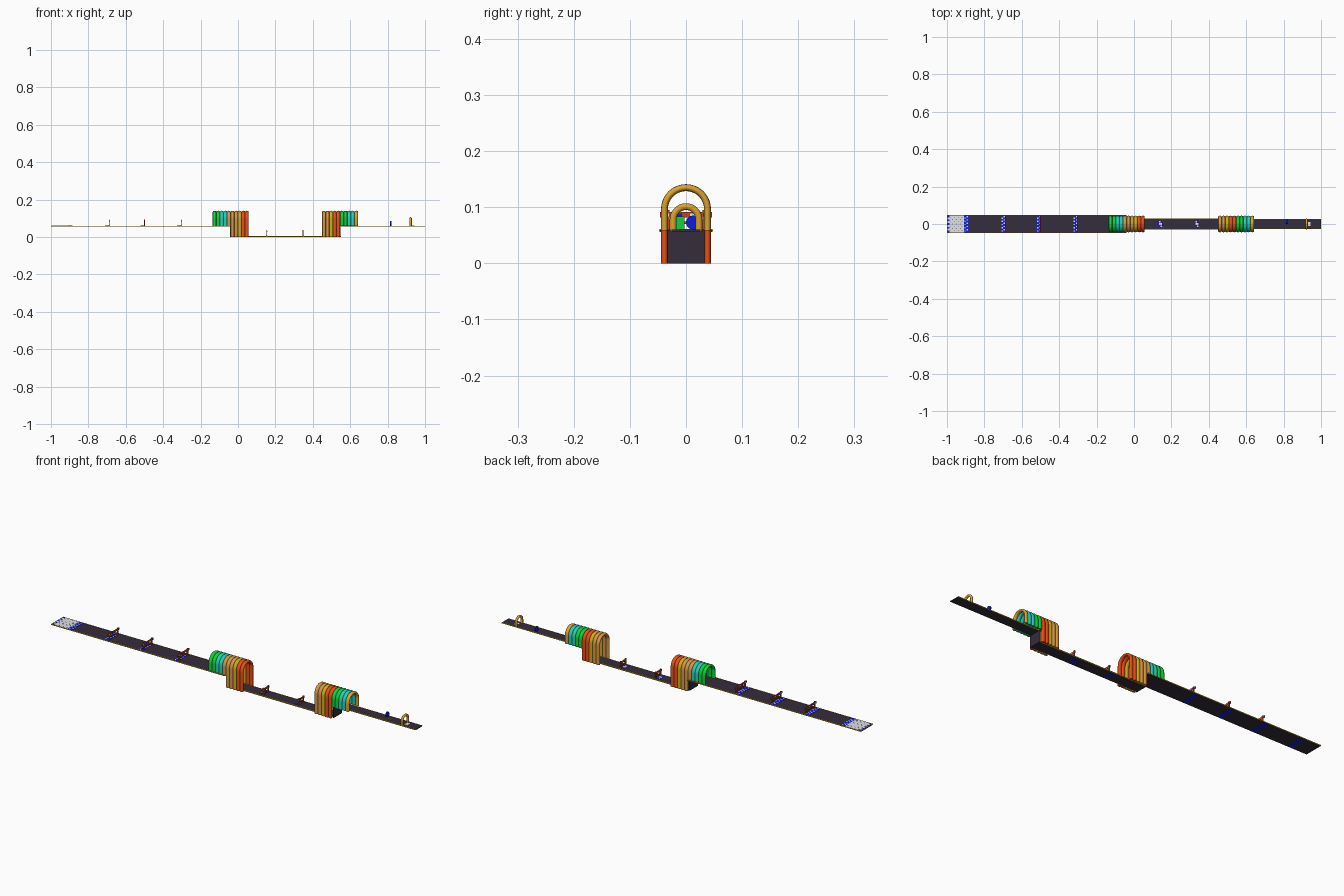
import bpy, bmesh, math

if "Cube" in bpy.data.objects:
    bpy.data.objects.remove(bpy.data.objects["Cube"])

COLORS = {
    "dark_mat": (0.036, 0.026, 0.045),
    "red_orange": (0.80, 0.08, 0.008),
    "tan_orange": (0.66, 0.31, 0.06),
    "gold": (0.70, 0.37, 0.03),
    "yellow": (0.62, 0.42, 0.01),
    "green": (0.005, 0.65, 0.04),
    "teal": (0.02, 0.62, 0.48),
    "blue": (0.004, 0.012, 0.75),
    "white": (0.75, 0.76, 0.80),
    "brown_red": (0.50, 0.07, 0.015),
}
MATS = {}
for n, c in COLORS.items():
    m = bpy.data.materials.new(n)
    m.diffuse_color = (*c, 1)
    m.use_nodes = True
    m.node_tree.nodes["Principled BSDF"].inputs["Base Color"].default_value = m.diffuse_color
    MATS[n] = m


def finish(bm, name, mats):
    bmesh.ops.recalc_face_normals(bm, faces=bm.faces)
    me = bpy.data.meshes.new(name)
    bm.to_mesh(me)
    bm.free()
    for n in mats:
        me.materials.append(MATS[n])
    ob = bpy.data.objects.new(name, me)
    bpy.context.collection.objects.link(ob)
    return ob


def add_box(bm, x0, x1, y0, y1, z0, z1, mi=0):
    vs = bmesh.ops.create_cube(bm, size=1)["verts"]
    for v in vs:
        v.co.x = x1 if v.co.x > 0 else x0
        v.co.y = y1 if v.co.y > 0 else y0
        v.co.z = z1 if v.co.z > 0 else z0
    for f in {f for v in vs for f in v.link_faces}:
        f.material_index = mi


def box(name, mat, *dims):
    bm = bmesh.new()
    add_box(bm, *dims)
    return finish(bm, name, [mat])


def arch(name, mat, x, z0, ztop, outer, rx, r, sides=12, steps=20):
    """Inverted-U tube in the yz plane with an elliptical section."""
    R = outer - r
    zc = ztop - outer
    path = [(R, z0, 0)]
    path += [(R * math.cos(a), zc + R * math.sin(a), a)
             for a in (math.pi * k / steps for k in range(steps + 1))]
    path += [(-R, z0, math.pi)]
    bm = bmesh.new()
    rings = []
    for y, z, a in path:
        ring = []
        for k in range(sides):
            t = math.tau * k / sides
            d = r * math.cos(t)
            ring.append(bm.verts.new((x + rx * math.sin(t),
                                      y + d * math.cos(a), z + d * math.sin(a))))
        rings.append(ring)
    for A, B in zip(rings, rings[1:]):
        for k in range(sides):
            j = (k + 1) % sides
            f = bm.faces.new((A[k], A[j], B[j], B[k]))
            f.smooth = True
    bm.faces.new(rings[0])
    bm.faces.new(rings[-1])
    return finish(bm, name, [mat])


def marker(name, x0, x1, hw, z, nx, ny, mats):
    """Thin checkered plate laid on the mat."""
    bm = bmesh.new()
    dx, dy = (x1 - x0) / nx, 2 * hw / ny
    for i in range(nx):
        for j in range(ny):
            add_box(bm, x0 + i * dx, x0 + (i + 1) * dx, -hw + j * dy,
                    -hw + (j + 1) * dy, z, z + 0.0008, (i + j) % 2)
    return finish(bm, name, mats)


# Floor mats with yellow edge trim
for name, x0, x1, z, hw, th in (("start_floor", -1.0, -0.04, 0.06, 0.048, 0.004),
                                ("sunken_floor", -0.04, 0.55, 0.005, 0.030, 0.005),
                                ("end_floor", 0.55, 1.0, 0.06, 0.027, 0.004)):
    box(name, "dark_mat", x0, x1, -hw + 0.002, hw - 0.002, z - th, z)
    for s, side in ((-1, "front"), (1, "back")):
        ya, yb = sorted((s * hw, s * (hw - 0.003)))
        box(f"{name}_{side}_trim", "yellow", x0, x1, ya, yb, z - th + 0.0005, z + 0.0005)
box("start_end_trim", "yellow", -1.0, -0.997, -0.048, 0.048, 0.0565, 0.0605)

# Step walls between the levels
box("left_step_wall", "dark_mat", -0.043, -0.038, -0.033, 0.033, 0, 0.059)
box("right_step_wall", "dark_mat", 0.547, 0.552, -0.033, 0.033, 0, 0.059)

# Tunnels: five short hoops on the upper level, five tall ones on the lower level
UP = ["green", "green", "teal", "teal", "tan_orange"]
LOW = ["tan_orange", "tan_orange", "yellow", "red_orange", "red_orange"]
P = 0.0192


def tunnel(label, xs, z0, cols):
    for i, c in enumerate(cols):
        arch(f"{label}_hoop_{i + 1}", c, xs + (i + 0.5) * P, z0, 0.141,
             0.0445, P / 2, 0.0062)


tunnel("left_upper", -0.135, 0.058, UP)
tunnel("left_lower", -0.135 + 5 * P, 0.0, LOW)
tunnel("right_lower", 0.450, 0.0, LOW)
tunnel("right_upper", 0.450 + 5 * P, 0.058, ["green", "green", "teal", "teal", "gold"])

# Start pad with dark dots
box("start_pad", "white", -0.996, -0.91, -0.045, 0.045, 0.0601, 0.0609)
bm = bmesh.new()
for i in range(7):
    for j in range(7):
        if (i + j) % 2 == 0:
            cx, cy = -0.982 + i * 0.0105, -0.036 + j * 0.012
            add_box(bm, cx - 0.002, cx + 0.002, cy - 0.002, cy + 0.002, 0.0609, 0.0613)
finish(bm, "start_pad_dots", ["dark_mat"])
marker("start_pad_edge", -0.996, -0.986, 0.045, 0.0606, 1, 9, ["blue", "white"])

# Blue marker strips with white dots
for i, x in enumerate((-0.898, -0.699, -0.508, -0.313)):
    box(f"marker_strip_{i + 1}", "blue", x - 0.012, x + 0.012, -0.045, 0.045, 0.0601, 0.0609)
    bm = bmesh.new()
    for a in range(2):
        for j in range(5):
            cx, cy = x - 0.006 + a * 0.012, -0.037 + j * 0.017 + a * 0.007
            add_box(bm, cx - 0.0035, cx + 0.0035, cy - 0.0035, cy + 0.0035, 0.0609, 0.0613)
    finish(bm, f"marker_strip_dots_{i + 1}", ["white"])
for i, x in enumerate((0.142, 0.337)):
    box(f"lower_marker_{i + 1}", "blue", x - 0.010, x + 0.010, -0.017, 0.017, 0.0051, 0.0058)
    bm = bmesh.new()
    add_box(bm, x - 0.008, x + 0.008, -0.005, 0.005, 0.0058, 0.0062)
    for s in (-1, 1):
        add_box(bm, x - s * 0.004 - 0.003, x - s * 0.004 + 0.003,
                s * 0.012 - 0.003, s * 0.012 + 0.003, 0.0058, 0.0062)
    finish(bm, f"lower_marker_dots_{i + 1}", ["white"])

# Blue patches under the mats
for i, (x, hw, z) in enumerate(((-0.90, .043, .0562), (-0.70, .043, .0562), (-0.51, .043, .0562),
                                (-0.315, .043, .0562), (0.14, .022, 0.0003), (0.335, .022, 0.0003))):
    box(f"underside_patch_{i + 1}", "blue", x - 0.011, x + 0.011, -hw, hw, z - 0.0006, z)


def hurdle(name, x, z, hw, h):
    """Thin hurdle: posts, feet, two bars and blue/white target plates."""
    bm = bmesh.new()
    t = 0.002
    for s in (-1, 1):
        y = s * hw * 0.72
        add_box(bm, x - t, x + t, y - 0.004, y + 0.004, z, z + h)
        add_box(bm, x - 0.004, x + 0.004, y - 0.005, y + 0.005, z, z + 0.003)
    add_box(bm, x - t, x + t, -hw, hw, z + h * 0.62, z + h * 0.9)
    add_box(bm, x - t, x + t, -hw * 0.72, hw * 0.72, z + h * 0.28, z + h * 0.42)
    for k in range(4):
        y = hw * (-0.75 + 0.5 * k)
        add_box(bm, x - t - 0.0006, x + t + 0.0006, y - hw * 0.09, y + hw * 0.09,
                z + h * 0.68, z + h * 0.82, 1 + k % 2)
    finish(bm, name, ["brown_red", "white", "blue"])


# Hurdles on the upper and lower levels
for i, x in enumerate((-0.688, -0.50, -0.303)):
    hurdle(f"hurdle_{i + 1}", x, 0.06, 0.046, 0.035)
for i, x in enumerate((0.154, 0.348)):
    hurdle(f"low_hurdle_{i + 1}", x, 0.005, 0.026, 0.033)

# Green block inside the first tunnel
box("tunnel_green_block", "green", -0.097, -0.087, -0.024, -0.003, 0.060, 0.083)

# Blue target disc before the finish
bm = bmesh.new()
bmesh.ops.create_cone(bm, cap_ends=True, segments=20, radius1=0.0125, radius2=0.0125, depth=0.006)
for v in bm.verts:
    v.co = (v.co.z + 0.817, v.co.y + 0.0125, v.co.x + 0.0725)
finish(bm, "blue_target", ["blue"])

# Finish pad and arch
box("finish_pad", "white", 0.928, 0.944, -0.012, 0.012, 0.0601, 0.0609)
arch("finish_arch", "gold", 0.923, 0.058, 0.107, 0.029, 0.006, 0.006)
